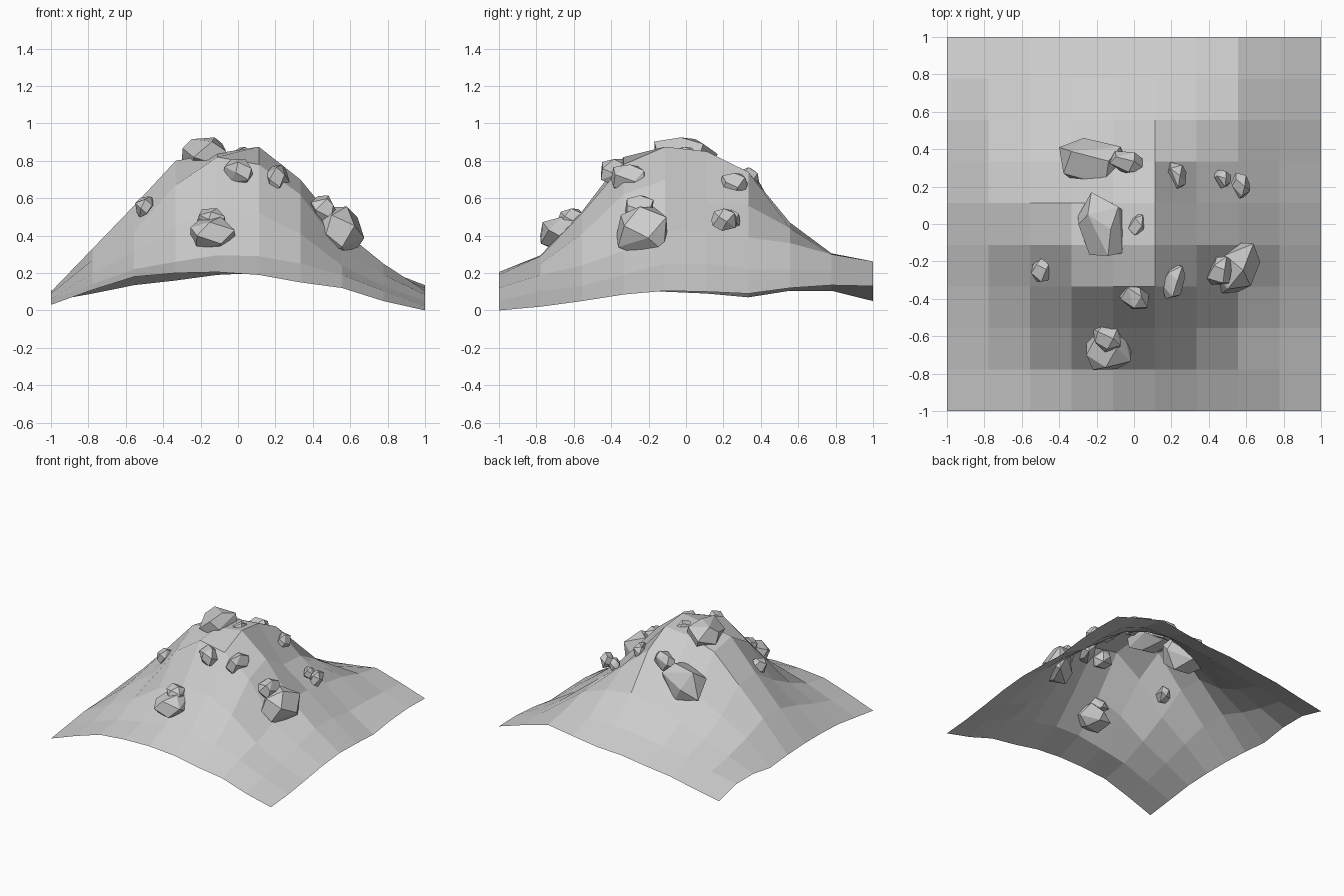
import bpy, bmesh, math, random
from mathutils import Vector

if "Cube" in bpy.data.objects:
    bpy.data.objects.remove(bpy.data.objects["Cube"])


def add_object(name, bm):
    bmesh.ops.recalc_face_normals(bm, faces=bm.faces)
    mesh = bpy.data.meshes.new(name)
    bm.to_mesh(mesh)
    bm.free()
    ob = bpy.data.objects.new(name, mesh)
    bpy.context.collection.objects.link(ob)
    return ob


# Mound: open 9 x 9 sheet, heights by row from front to back
heights = [
    (.03, .11, .18, .20, .205, .19, .15, .12, .05, .00),
    (.06, .14, .22, .26, .295, .29, .25, .19, .105, .02),
    (.09, .20, .31, .45, .53, .52, .41, .24, .13, .05),
    (.10, .27, .42, .67, .82, .78, .62, .32, .19, .085),
    (.10, .33, .56, .80, .84, .875, .70, .43, .25, .105),
    (.09, .33, .55, .76, .83, .85, .57, .42, .25, .10),
    (.07, .25, .38, .49, .61, .74, .56, .39, .22, .09),
    (.105, .19, .27, .35, .42, .47, .44, .36, .22, .12),
    (.105, .15, .20, .24, .27, .29, .305, .30, .21, .135),
    (.05, .09, .135, .16, .19, .20, .23, .262, .20, .13),
]
bm = bmesh.new()
n = len(heights)
grid = [[bm.verts.new((-1 + 2 * i / (n - 1), -1 + 2 * j / (n - 1), z))
         for i, z in enumerate(row)] for j, row in enumerate(heights)]
for j in range(n - 1):
    for i in range(n - 1):
        bm.faces.new((grid[j][i], grid[j][i + 1], grid[j + 1][i + 1], grid[j + 1][i]))
add_object("mound", bm)


def rock(name, centre, half, lean, seed, count=14):
    """Faceted boulder: hull of jittered, slightly boxy points fitted to a box."""
    rnd = random.Random(seed)
    pts = []
    for k in range(count):
        z = 1 - (2 * k + 1) / count
        a = k * 2.39996 + rnd.uniform(-.3, .3)
        r = math.sqrt(1 - z * z)
        p = Vector((r * math.cos(a), r * math.sin(a), z))
        p *= rnd.uniform(.9, 1.1) / sum(abs(c) ** 3 for c in p) ** (1 / 3)
        p.x += lean * p.y
        pts.append(p)
    lo = [min(p[i] for p in pts) for i in range(3)]
    hi = [max(p[i] for p in pts) for i in range(3)]
    bm = bmesh.new()
    for p in pts:
        bm.verts.new([centre[i] + half[i] * (2 * (p[i] - lo[i]) / (hi[i] - lo[i]) - 1)
                      for i in range(3)])
    bmesh.ops.convex_hull(bm, input=bm.verts)
    loose = [v for v in bm.verts if not v.link_faces]
    bmesh.ops.delete(bm, geom=loose, context='VERTS')
    bmesh.ops.dissolve_limit(bm, angle_limit=math.radians(20),
                             verts=bm.verts, edges=bm.edges)
    add_object(name, bm)


# Rocks: centre, half sizes, sideways lean
rocks = {
    "back_boulder": ((-.22, .33, .55), (.18, .13, .15), -.1),
    "back_stone": ((-.03, .33, .69), (.10, .06, .075), -.3),
    "summit_boulder": ((-.175, 0, .82), (.125, .17, .105), -.2),
    "summit_stone": ((.02, 0, .83), (.05, .06, .045), .2),
    "front_upper_stone": ((0, -.385, .74), (.08, .07, .07), -.1),
    "front_right_stone": ((.21, -.31, .705), (.065, .09, .075), .35),
    "left_stone": ((-.49, -.235, .55), (.06, .075, .06), .2),
    "front_boulder": ((-.135, -.66, .41), (.12, .12, .09), -.1),
    "front_boulder_cap": ((-.145, -.61, .49), (.075, .075, .055), -.1),
    "right_boulder": ((.545, -.235, .425), (.13, .135, .13), .35),
    "right_boulder_cap": ((.46, -.25, .54), (.07, .075, .075), .1),
    "back_right_stone": ((.225, .255, .67), (.055, .075, .065), -.2),
    "far_right_stone_a": ((.475, .24, .49), (.045, .05, .05), -.1),
    "far_right_stone_b": ((.57, .205, .485), (.05, .07, .06), -.1),
}
for s, (name, (centre, half, lean)) in enumerate(rocks.items()):
    rock(name, centre, half, lean, s + 5)
